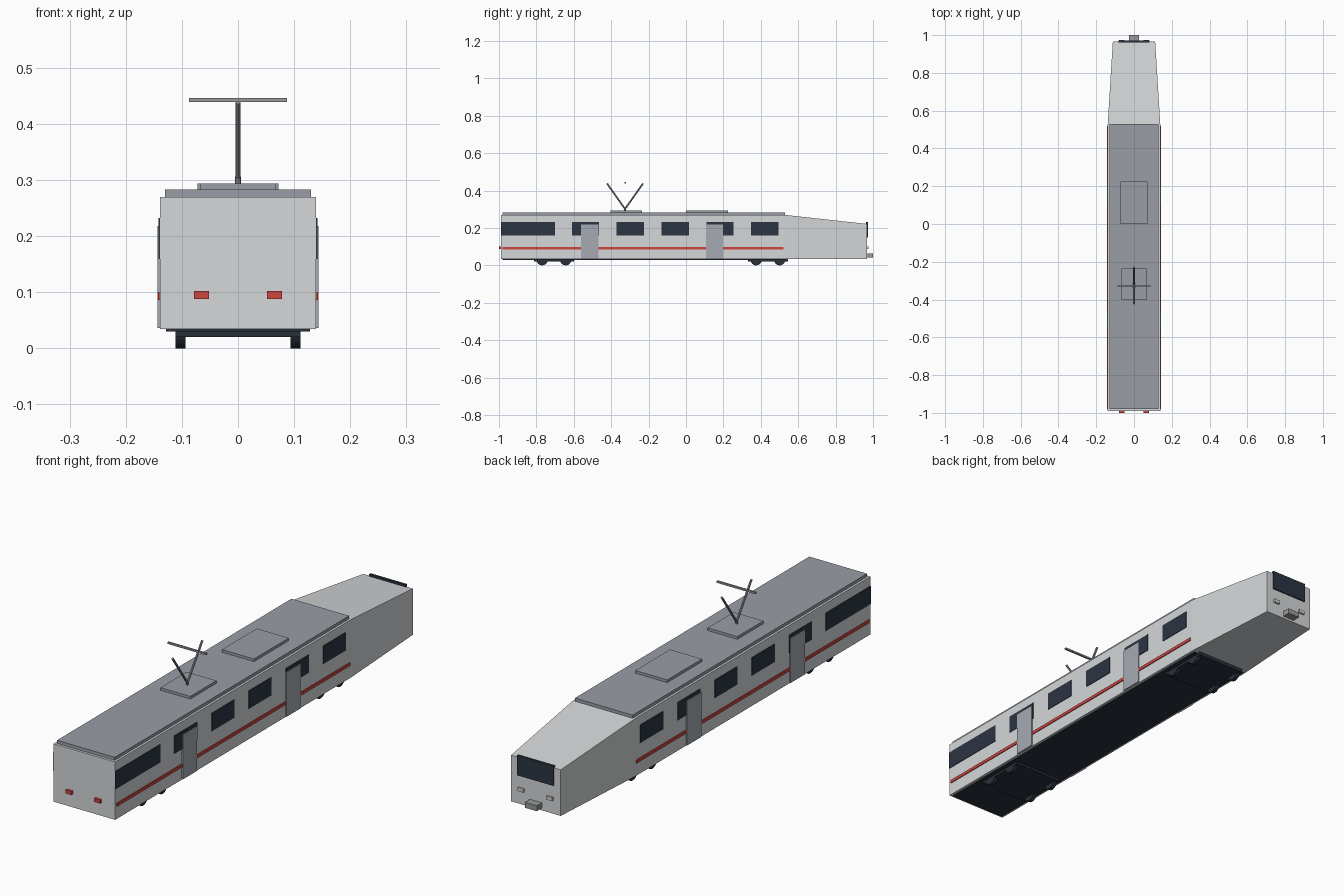
import bpy, bmesh, math
from mathutils import Vector

default = bpy.data.objects.get("Cube")
if default:
    bpy.data.objects.remove(default, do_unlink=True)


def material(name, r, g, b):
    m = bpy.data.materials.new(name)
    m.use_nodes = True
    m.diffuse_color = (r, g, b, 1)
    m.node_tree.nodes["Principled BSDF"].inputs["Base Color"].default_value = (r, g, b, 1)
    return m


SHELL = material("light grey paint", 0.66, 0.68, 0.69)
ROOF = material("roof grey", 0.32, 0.34, 0.38)
DOOR = material("door grey", 0.38, 0.41, 0.45)
GLASS = material("dark glass", 0.025, 0.035, 0.055)
FRAME = material("underframe black", 0.022, 0.029, 0.042)
RED = material("red", 0.62, 0.06, 0.05)
METAL = material("bare metal", 0.31, 0.32, 0.33)
LAMP = material("lamp white", 0.66, 0.66, 0.64)


def add(name, bm, mat):
    bmesh.ops.recalc_face_normals(bm, faces=bm.faces)
    me = bpy.data.meshes.new(name)
    bm.to_mesh(me)
    bm.free()
    me.materials.append(mat)
    ob = bpy.data.objects.new(name, me)
    bpy.context.collection.objects.link(ob)
    return ob


def box(name, xs, ys, zs, mat):
    bm = bmesh.new()
    bmesh.ops.create_cube(bm, size=1)
    for v in bm.verts:
        v.co = [(a + b) / 2 + c * (b - a) for (a, b), c in zip((xs, ys, zs), v.co)]
    return add(name, bm, mat)


def rod(name, start, end, radius, mat, sides=8):
    a, b = Vector(start), Vector(end)
    bm = bmesh.new()
    bmesh.ops.create_cone(bm, cap_ends=True, segments=sides, radius1=radius,
                          radius2=radius, depth=(b - a).length)
    ob = add(name, bm, mat)
    ob.location = (a + b) / 2
    ob.rotation_euler = (b - a).to_track_quat('Z', 'Y').to_euler()
    return ob


# Car shell lofted through three sections: tail, shoulder and tapered nose
HALF, FLOOR, TOP = 0.139, 0.034, 0.27
NOSE_Y = 0.967
bm = bmesh.new()
rings = []
for y, half, top in ((-0.99, HALF, TOP), (0.53, HALF, TOP), (NOSE_Y, 0.112, 0.222)):
    rings.append([bm.verts.new((x, y, z)) for x, z in
                  ((-half, FLOOR), (half, FLOOR), (half, top), (-half, top))])
for a, b in zip(rings, rings[1:]):
    for i in range(4):
        j = (i + 1) % 4
        bm.faces.new((a[i], a[j], b[j], b[i]))
bm.faces.new(rings[0])
bm.faces.new(rings[-1])
add("car_shell", bm, SHELL)

# Roof and roof equipment
box("roof_panel", (-0.13, 0.13), (-0.98, 0.53), (0.265, 0.283), ROOF)
box("roof_unit", (-0.072, 0.072), (0, 0.224), (0.28, 0.294), ROOF)
box("pantograph_base", (-0.067, 0.067), (-0.403, -0.235), (0.28, 0.294), ROOF)

# Pantograph: two arms in a V and a contact bar
PAN_Y = -0.326
for name, side in (("front", -1), ("rear", 1)):
    rod("pantograph_arm_" + name, (0, PAN_Y, 0.302), (0, PAN_Y + side * 0.096, 0.438),
        0.0045, METAL)
rod("pantograph_foot", (0, PAN_Y, 0.29), (0, PAN_Y, 0.306), 0.005, METAL)
box("contact_bar", (-0.087, 0.087), (PAN_Y - 0.004, PAN_Y + 0.004), (0.439, 0.446), METAL)

# Windows, stripe and doors on both sides
for label, s in (("left", 1), ("right", -1)):
    def plate(name, ys, zs, out, mat):
        box(f"{name}_{label}", sorted((s * (HALF - 0.002), s * out)), ys, zs, mat)

    plate("rear_long_window", (-0.99, -0.70), (0.159, 0.232), 0.1415, GLASS)
    for i in range(5):
        y = -0.537 + i * 0.2395
        plate(f"window_{i + 1}", (y - 0.073, y + 0.073), (0.159, 0.232), 0.1415, GLASS)
    plate("stripe", (-0.98, 0.52), (0.086, 0.099), 0.1425, RED)
    for i, y in enumerate((-0.515, 0.152)):
        plate(f"door_{i + 1}", (y - 0.046, y + 0.046), (0.036, 0.218), 0.1438, DOOR)

    # Tail lamps and headlamps
    lamp_x = (s * 0.065 - 0.0135, s * 0.065 + 0.0135)
    box("tail_lamp_" + label, lamp_x, (-1, -0.985), (0.088, 0.102), RED)
    box("headlamp_" + label, lamp_x, (0.96, 0.975), (0.088, 0.102), LAMP)

# Nose details
box("windscreen", (-0.082, 0.082), (0.962, 0.972), (0.15, 0.231), GLASS)
box("coupler", (-0.027, 0.027), (0.96, 1), (0.043, 0.065), METAL)

# Underframe and bogies
box("underframe", (-0.128, 0.128), (-0.98, 0.53), (0.03, 0.04), FRAME)
for end, y in (("rear", -0.706), ("front", 0.438)):
    box("bogie_frame_" + end, (-0.111, 0.111), (y - 0.107, y + 0.107), (0.02, 0.036), FRAME)
    for dy in (-0.063, 0.063):
        for s in (-1, 1):
            wheel = rod(f"wheel_{end}", (s * 0.094, y + dy, 0.03), (s * 0.111, y + dy, 0.03),
                        0.03, FRAME, 16)
            for p in wheel.data.polygons:
                p.use_smooth = len(p.vertices) == 4
